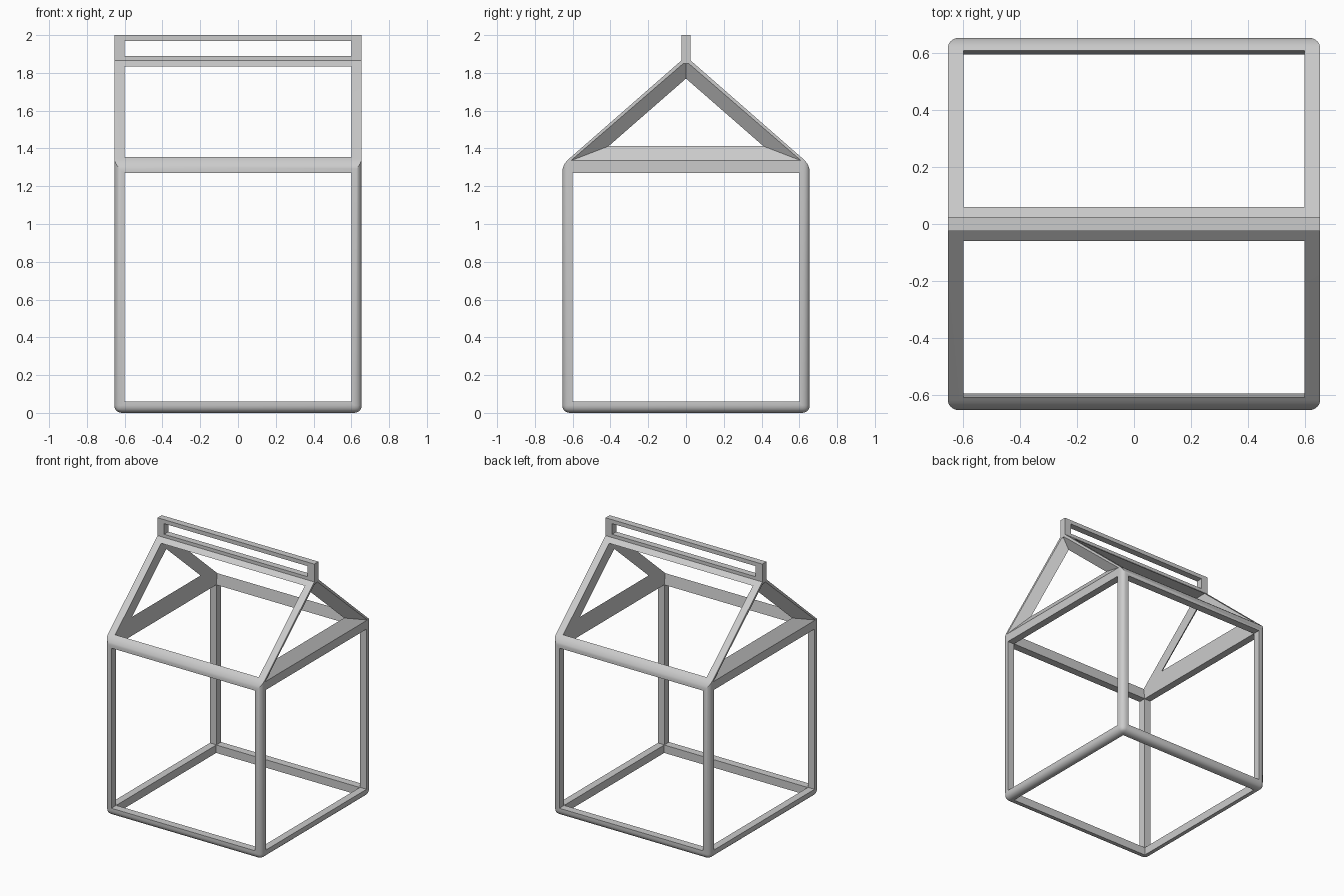
import bpy, bmesh
from math import radians
from mathutils import Vector

if "Cube" in bpy.data.objects:
    bpy.data.objects.remove(bpy.data.objects["Cube"])

H = 0.655      # outer half width
I = 0.60       # inner half width
RISE = 0.868   # roof slope
PEAK = 1.887   # where the two roof planes meet


def make_object(name, bm):
    bmesh.ops.recalc_face_normals(bm, faces=bm.faces)
    me = bpy.data.meshes.new(name)
    bm.to_mesh(me)
    bm.free()
    ob = bpy.data.objects.new(name, me)
    bpy.context.collection.objects.link(ob)
    return ob


def prism(loop_a, loop_b):
    """Solid between two matching loops of points."""
    bm = bmesh.new()
    a = [bm.verts.new(p) for p in loop_a]
    b = [bm.verts.new(p) for p in loop_b]
    bm.faces.new(a)
    bm.faces.new(b[::-1])
    for i in range(len(a)):
        j = (i + 1) % len(a)
        bm.faces.new((a[i], b[i], b[j], a[j]))
    return bm


def extrude_x(profile, half):
    return prism([(-half, y, z) for y, z in profile], [(half, y, z) for y, z in profile])


def box(name, hx, hy, z0, z1):
    return make_object(name, extrude_x([(-hy, z0), (hy, z0), (hy, z1), (-hy, z1)], hx))


def cut(target, cutter):
    mod = target.modifiers.new("cut", 'BOOLEAN')
    mod.operation = 'DIFFERENCE'
    mod.solver = 'EXACT'
    mod.object = cutter
    bpy.context.view_layer.objects.active = target
    bpy.ops.object.modifier_apply(modifier=mod.name)
    bpy.data.objects.remove(cutter)


# Carton body: house profile with rounded bottom, corner and eave edges
eave, top = PEAK - RISE * H, PEAK - RISE * 0.025
bm = extrude_x([(-H, 0), (H, 0), (H, eave), (0.025, top), (-0.025, top), (-H, eave)], H)
soft = [e for e in bm.edges
        if all(v.co.z < 0.01 for v in e.verts)
        or (all(abs(abs(v.co.y) - H) < 0.001 for v in e.verts))]
bmesh.ops.bevel(bm, geom=soft, offset=0.04, offset_type='OFFSET', segments=5,
                profile=0.5, affect='EDGES')
frame = make_object("carton_frame", bm)

# Inside space, which also opens the floor and both roof panels
half = [(0.597, -0.1), (0.597, 1.27), (0.61, 1.357), (0.61, 1.835)]
cavity = half + [(-y, z) for y, z in reversed(half)]
cut(frame, make_object("cavity_cutter", extrude_x(cavity, I)))

# Side, front and back windows
cut(frame, box("side_window_cutter", 1.0, I, 0.06, 1.27))
cut(frame, box("front_window_cutter", I, 1.0, 0.06, 1.27))

# Gable openings with walls tapering inward
outer = [Vector((H, -0.61, 1.335)), Vector((H, 0.61, 1.335)), Vector((H, 0, 1.862))]
inner = [Vector((I, -0.41, 1.412)), Vector((I, 0.41, 1.412)), Vector((I, 0, 1.77))]
for side in (-1, 1):
    far = [o + (o - i) * 0.09 for o, i in zip(outer, inner)]
    near = [i - (o - i) * 0.09 for o, i in zip(outer, inner)]
    flip = Vector((side, 1, 1))
    cut(frame, make_object("gable_cutter", prism([p * flip for p in far], [p * flip for p in near])))

# Upright fin along the ridge with a long slot
fin = box("ridge_fin", H, 0.025, 1.85, 2.0)
cut(fin, box("fin_slot_cutter", I, 0.2, 1.89, 1.97))

# Smooth the rounded edges, keep the rest crisp
for ob in (frame, fin):
    bpy.ops.object.select_all(action='DESELECT')
    ob.select_set(True)
    bpy.context.view_layer.objects.active = ob
    bpy.ops.object.shade_smooth_by_angle(angle=radians(30))
